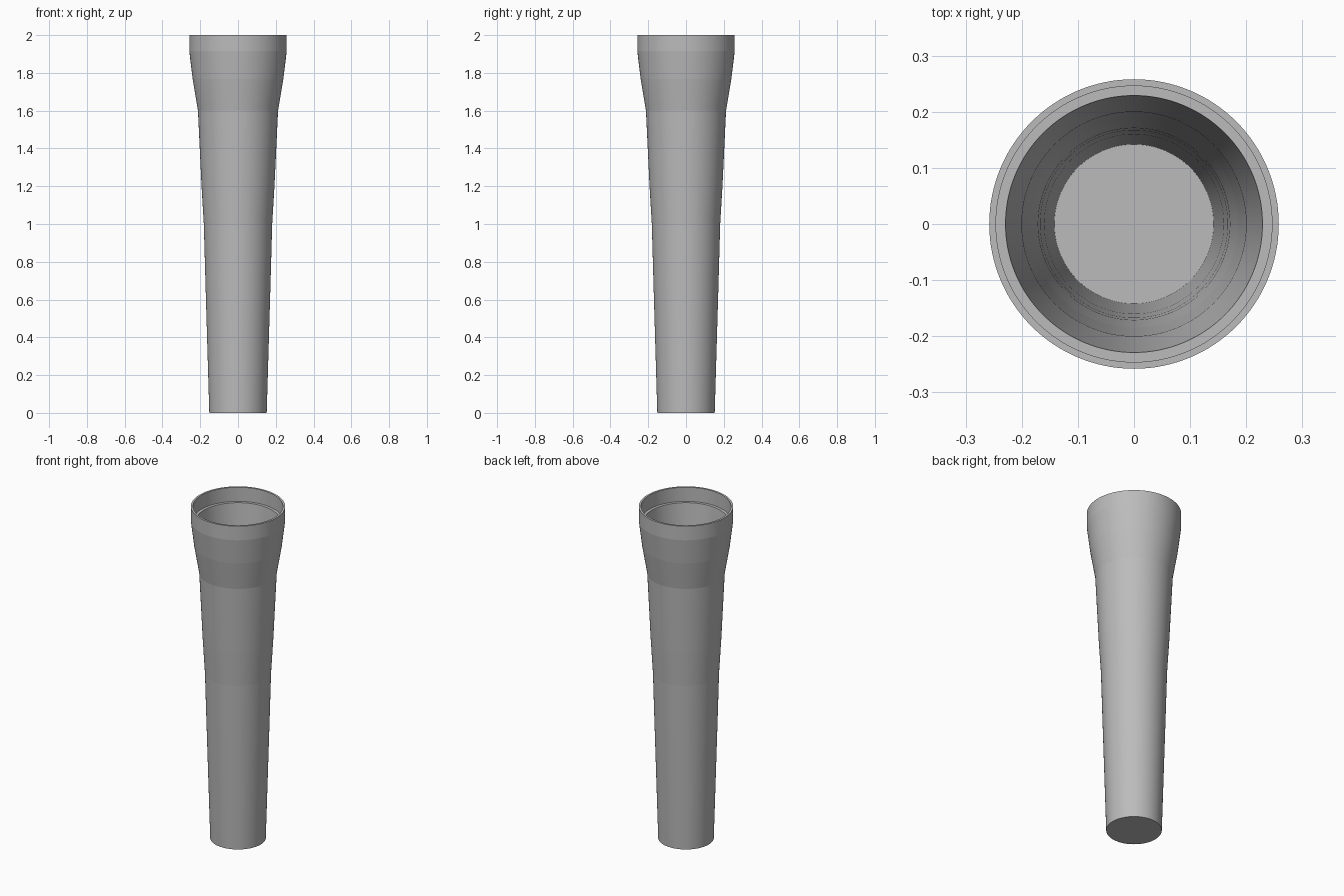
import bpy
import bmesh
from math import cos, sin, tau

cube = bpy.data.objects.get("Cube")
if cube:
    bpy.data.objects.remove(cube, do_unlink=True)

SIDES = 128

# Single matte grey for the whole body
grey = bpy.data.materials.new("matte_grey")
grey.use_nodes = True
colour = (0.5, 0.5, 0.5, 1.0)
grey.diffuse_color = colour
grey.node_tree.nodes["Principled BSDF"].inputs["Base Color"].default_value = colour

# Profile as (radius, height): outer wall upward, then inner wall down to the floor
outer = [(0.152, 0.0), (0.172, 0.68), (0.181, 1.0), (0.193, 1.2),
         (0.212, 1.6), (0.24, 1.767), (0.258, 1.915), (0.258, 2.0)]
inner = [(0.246, 2.0), (0.246, 1.915), (0.229, 1.915), (0.2, 1.6),
         (0.185, 1.2), (0.171, 1.0), (0.167, 0.9), (0.16, 0.68), (0.142, 0.02)]


def lathe(name, profile, material):
    """Revolve a profile about z, capping both ends."""
    bm = bmesh.new()
    rings = [[bm.verts.new((r * cos(tau * i / SIDES), r * sin(tau * i / SIDES), z))
              for i in range(SIDES)] for r, z in profile]
    for low, high in zip(rings, rings[1:]):
        for i in range(SIDES):
            j = (i + 1) % SIDES
            bm.faces.new((low[i], low[j], high[j], high[i]))
    bm.faces.new(rings[0][::-1])
    bm.faces.new(rings[-1])
    for face in bm.faces:
        face.smooth = True
    # Smooth around the circumference, crisp between the height bands
    for ring in rings:
        for i in range(SIDES):
            bm.edges.get((ring[i], ring[(i + 1) % SIDES])).smooth = False
    bmesh.ops.recalc_face_normals(bm, faces=bm.faces)
    mesh = bpy.data.meshes.new(name)
    bm.to_mesh(mesh)
    bm.free()
    mesh.materials.append(material)
    obj = bpy.data.objects.new(name, mesh)
    bpy.context.scene.collection.objects.link(obj)
    return obj


lathe("flared_tube", outer + inner, grey)
